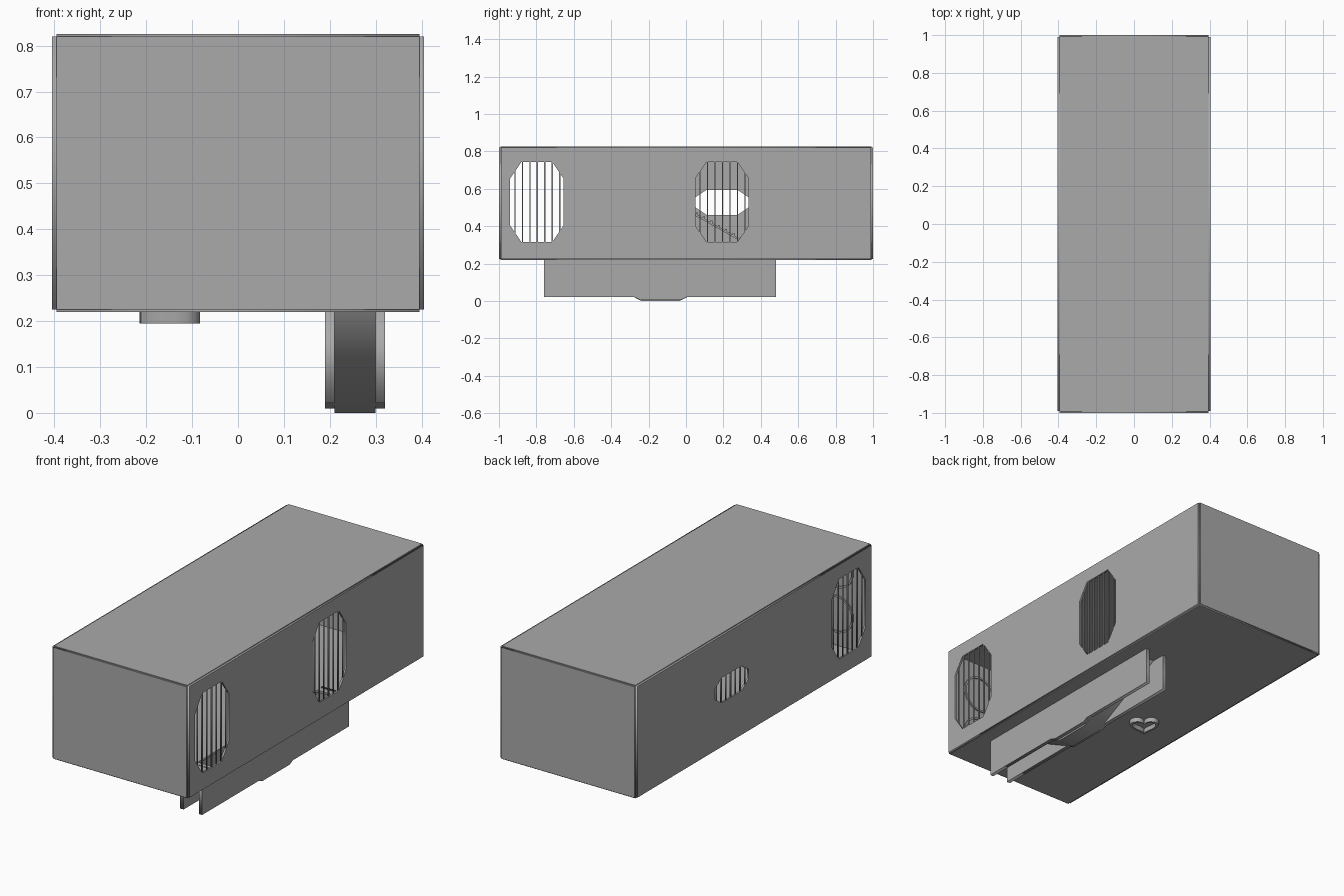
import bpy
import math
from mathutils import Matrix

cube = bpy.data.objects.get("Cube")
if cube:
    bpy.data.objects.remove(cube, do_unlink=True)

grey = bpy.data.materials.new("plain_grey")
grey.use_nodes = True
GREY = (0.4, 0.4, 0.4, 1)
grey.diffuse_color = GREY
grey.node_tree.nodes["Principled BSDF"].inputs["Base Color"].default_value = GREY

# Local drawing plane -> world, for plates facing x, y and z
AXES = {
    "x": Matrix(((0, 0, 1, 0), (1, 0, 0, 0), (0, 1, 0, 0), (0, 0, 0, 1))),
    "y": Matrix(((1, 0, 0, 0), (0, 0, -1, 0), (0, 1, 0, 0), (0, 0, 0, 1))),
    "z": Matrix.Identity(4),
}


def plate(name, axis, centre, thick, outline, holes=()):
    """Flat plate cut from an outline with holes, facing the given axis."""
    curve = bpy.data.curves.new(name, "CURVE")
    curve.dimensions = "2D"
    curve.fill_mode = "BOTH"
    curve.extrude = thick / 2
    for loop in (outline, *holes):
        spline = curve.splines.new("POLY")
        spline.points.add(len(loop) - 1)
        for point, (u, v) in zip(spline.points, loop):
            point.co = (u, v, 0, 1)
        spline.use_cyclic_u = True
    temp = bpy.data.objects.new(name + "_outline", curve)
    bpy.context.collection.objects.link(temp)
    graph = bpy.context.evaluated_depsgraph_get()
    mesh = bpy.data.meshes.new_from_object(temp.evaluated_get(graph))
    bpy.data.objects.remove(temp, do_unlink=True)
    local = -centre if axis == "y" else centre
    mesh.transform(AXES[axis] @ Matrix.Translation((0, 0, local)))
    mesh.materials.clear()
    mesh.materials.append(grey)
    obj = bpy.data.objects.new(name, mesh)
    bpy.context.collection.objects.link(obj)
    return obj


def rect(u0, u1, v0, v1):
    return [(u0, v0), (u1, v0), (u1, v1), (u0, v1)]


def octagon(u0, u1, v0, v1, cu, cv):
    return [(u0 + cu, v0), (u1 - cu, v0), (u1, v0 + cv), (u1, v1 - cv),
            (u1 - cu, v1), (u0 + cu, v1), (u0, v1 - cv), (u0, v0 + cv)]


# Windows as (start y, bottom z, top z, corner height)
WIDTH = 0.285
FRONT_WINDOW = (-0.94, 0.315, 0.743, 0.088)
MIDDLE_WINDOW = (0.05, 0.315, 0.743, 0.088)
SMALL_WINDOW = (0.05, 0.46, 0.594, 0.04)

# Side walls with windows and bars
for side, x, windows in (("left", 0.4, (FRONT_WINDOW, MIDDLE_WINDOW)),
                         ("right", -0.4, (FRONT_WINDOW, SMALL_WINDOW))):
    holes = [octagon(y, y + WIDTH, low, high, 0.06, corner)
             for y, low, high, corner in windows]
    plate(side + "_wall", "x", x, 0.01, rect(-0.99, 0.99, 0.225, 0.82), holes)
    for y, low, high, corner in windows:
        for i in range(7):
            bar = y + 0.025 + 0.04 * i
            plate(side + "_window_bar", "x", x, 0.006,
                  rect(bar - 0.003, bar + 0.003, low - 0.01, high + 0.01))

# End walls, roof and floor; the floor opens above the trough
for name, y in (("front_wall", -0.995), ("back_wall", 0.995)):
    plate(name, "y", y, 0.01, rect(-0.395, 0.395, 0.225, 0.82))
plate("roof", "z", 0.82, 0.01, rect(-0.395, 0.395, -0.993, 0.993))
plate("floor", "z", 0.225, 0.01, rect(-0.395, 0.395, -0.993, 0.993),
      [rect(0.21, 0.30, -0.64, 0.37)])

# Trough below the floor: two boards and a dipping walkway
board = [(-0.76, 0.22), (-0.76, 0.022), (-0.28, 0.022), (-0.25, 0.009),
         (-0.02, 0.009), (0.008, 0.022), (0.48, 0.022), (0.48, 0.22)]
for name, x in (("outer_trough_board", 0.31), ("inner_trough_board", 0.20)):
    plate(name, "x", x, 0.02, board)
dip = [(-0.67, 0.222), (-0.238, 0), (-0.035, 0), (0.41, 0.222)]
plate("trough_walkway", "x", 0.255, 0.09,
      dip + [(y, z + 0.012) for y, z in reversed(dip)])

# Sloping interior ramp with rungs
top, foot = (-0.1, 0.54), (0.45, 0.23)
plate("inner_ramp", "x", 0.05, 0.1,
      [top, foot, (foot[0], foot[1] + 0.012), (top[0], top[1] + 0.012)])
for i in range(1, 14):
    t = i / 14
    y = top[0] + t * (foot[0] - top[0])
    z = top[1] + t * (foot[1] - top[1])
    plate("ramp_rung", "x", 0.05, 0.1, rect(y - 0.005, y + 0.005, z + 0.005, z + 0.022))


# Hollow heart-shaped rim under the floor
def heart(scale):
    loop = []
    for i in range(24):
        a = math.tau * i / 24
        u = math.sin(a) ** 3
        v = (13 * math.cos(a) - 5 * math.cos(2 * a)
             - 2 * math.cos(3 * a) - math.cos(4 * a)) / 16
        turn = math.radians(-40)
        loop.append((-0.16 + scale * (u * math.cos(turn) - v * math.sin(turn)),
                     -0.11 + scale * (u * math.sin(turn) + v * math.cos(turn))))
    return loop


plate("heart_rim", "z", 0.209, 0.028, heart(0.075), [heart(0.06)])


# Round mouldings on the inside of the front wall
def circle(x, z, r):
    return [(x + r * math.cos(math.tau * i / 32), z + r * math.sin(math.tau * i / 32))
            for i in range(32)]


for x in (-0.2, 0.2):
    for z in (0.4, 0.64):
        plate("wall_moulding", "y", -0.987, 0.008,
              circle(x, z, 0.1), [circle(x, z, 0.09)])
